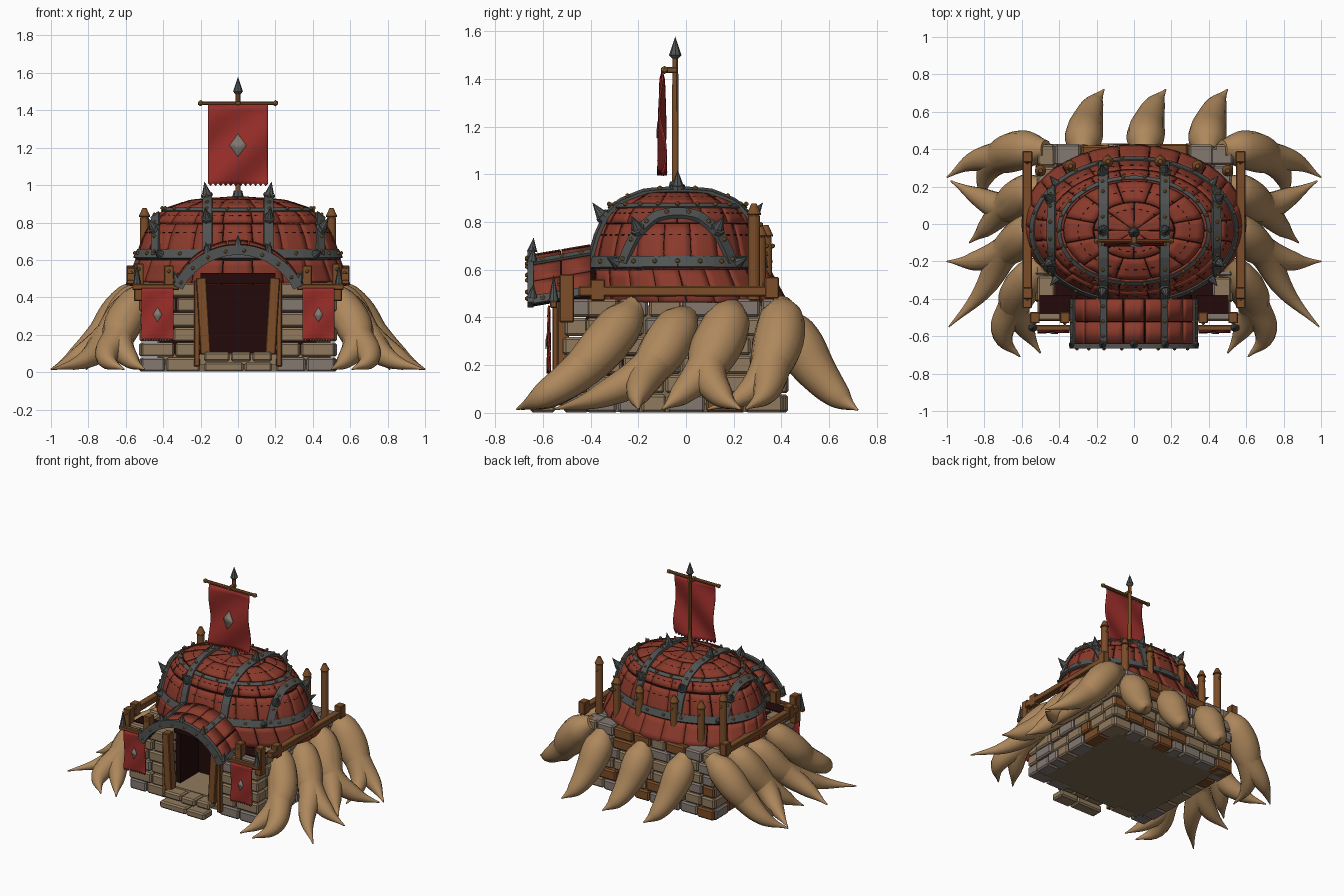
import bpy, bmesh, math, random
from math import sin, cos, pi, sqrt, radians
from mathutils import Vector, Matrix

random.seed(4)
if "Cube" in bpy.data.objects:
    bpy.data.objects.remove(bpy.data.objects["Cube"])

def colour(name, *rgb):
    m = bpy.data.materials.new(name)
    m.use_nodes = True
    m.diffuse_color = (*rgb, 1)
    m.node_tree.nodes["Principled BSDF"].inputs["Base Color"].default_value = (*rgb, 1)
    return m

TILE = colour("tile red", .255, .042, .024)
CLOTH = colour("cloth red", .31, .026, .022)
DARK = colour("dark interior", .016, .003, .003)
IRON = colour("iron grey", .08, .088, .085)
ROOT = colour("root tan", .42, .245, .108)
WOOD = colour("wood brown", .2, .075, .022)
STONE = colour("stone tan", .28, .195, .112)
GREY = colour("stone grey", .23, .19, .165)
BRASS = colour("brass", .3, .16, .04)
BASE = colour("base brown", .19, .14, .08)

def activate(ob):
    bpy.ops.object.select_all(action="DESELECT")
    ob.select_set(True)
    bpy.context.view_layer.objects.active = ob

def finish(name, bm, *mats, bevel=0, solid=0):
    mesh = bpy.data.meshes.new(name)
    bmesh.ops.recalc_face_normals(bm, faces=bm.faces)
    bm.to_mesh(mesh)
    ob = bpy.data.objects.new(name, mesh)
    bpy.context.collection.objects.link(ob)
    for m in mats:
        mesh.materials.append(m)
    if solid:
        mod = ob.modifiers.new("thickness", "SOLIDIFY")
        mod.thickness, mod.offset = solid, 0
        activate(ob)
        bpy.ops.object.shade_smooth_by_angle(angle=radians(40))
    if bevel:
        mod = ob.modifiers.new("soft edges", "BEVEL")
        mod.width, mod.segments = bevel, 1

def box(bm, c, size, mat=0, rot=Matrix.Identity(4)):
    m = Matrix.Translation(c) @ rot @ Matrix.Diagonal((*size, 1))
    vs = bmesh.ops.create_cube(bm, size=1, matrix=m)["verts"]
    for f in {f for v in vs for f in v.link_faces}:
        f.material_index = mat

def cone(bm, p, d, r, h, r2=0):
    d = Vector(d).normalized()
    m = Matrix.Translation(Vector(p) + d * h / 2) @ d.to_track_quat("Z", "Y").to_matrix().to_4x4()
    bmesh.ops.create_cone(bm, cap_ends=True, segments=8, radius1=r, radius2=r2, depth=h, matrix=m)

def rivet(p, r=.011):
    bmesh.ops.create_icosphere(rivets, subdivisions=1, radius=r, matrix=Matrix.Translation(p))

def spread(a, b, n):
    return [a + (b - a) * i / n for i in range(n + 1)]

def patch(bm, surface, us, vs):
    grid = [[bm.verts.new(surface(u, v)) for u in us] for v in vs]
    for a, b in zip(grid, grid[1:]):
        for c in range(len(us) - 1):
            bm.faces.new((a[c], a[c + 1], b[c + 1], b[c]))

def sweep(bm, pts, normals, w, t):
    rings = []
    for i, (p, nor) in enumerate(zip(pts, normals)):
        s = nor.cross(pts[min(i + 1, len(pts) - 1)] - pts[max(i - 1, 0)]).normalized() * w / 2
        rings.append([bm.verts.new(q) for q in (p - s, p + s, p + s + nor * t, p - s + nor * t)])
    for a, b in zip(rings, rings[1:]):
        for k in range(4):
            bm.faces.new((a[k], a[(k + 1) % 4], b[(k + 1) % 4], b[k]))
    bm.faces.new(rings[0])
    bm.faces.new(rings[-1])

rivets, iron, spikes, wood, stones = (bmesh.new() for _ in range(5))
# Dome surface: an oval with size factor s, height by profile
PROFILE = [(0, .93), (.42, .912), (.64, .87), (.76, .81), (.84, .73), (.885, .655), (.91, .6), (1.01, .45)]

def height(s):
    for (a, za), (b, zb) in zip(PROFILE, PROFILE[1:]):
        if s <= b:
            return za + (zb - za) * (s - a) / (b - a)

def normal(p):
    return Vector((p.x / .35, (p.y + .035) / .17, (p.z - .45) / .24)).normalized()

def dome(u, s, lift=0):
    p = Vector((.59 * s * cos(u), .41 * s * sin(u) - .035 + max(0, s - .9) * .4, height(s)))
    return p + normal(p) * lift

# Roof: dark core, tiers of tiles with gaps, dashed stitches
core, tiles, stitches = bmesh.new(), bmesh.new(), bmesh.new()
patch(core, lambda u, s: dome(u, s, -.012), spread(0, 2 * pi, 48), [.01] + [s for s, _ in PROFILE[1:-1]] + [1])
for k, (s0, s1, count) in enumerate([(.03, .36, 8), (.37, .63, 12), (.64, .775, 18), (.783, .91, 20), (.912, 1, 22)]):
    for j in range(count):
        a = 2 * pi * (j + k * .5) / count
        patch(tiles, lambda u, s: dome(u, s, .004), spread(a, a + 1.95 * pi / count, 4), spread(s0, s1, 4))
for s, n in ((.27, 24), (.5, 40), (.72, 60), (.83, 60)):
    for i in range(n):
        pts = [dome(2 * pi * (i + d) / n, s, .011) for d in (0, .4)]
        sweep(stitches, pts, [normal(p) for p in pts], .005, .002)
finish("dome_core", core, DARK, solid=.004)
finish("roof_tiles", tiles, TILE, solid=.016)
finish("roof_stitches", stitches, DARK)

# Iron hoops round the dome, then straps from front to back, with spikes
for s, w, t, n in ((.898, .05, .018, 26), (.665, .024, .014, 22)):
    pts = [dome(u, s, .004) for u in spread(0, 2 * pi, 64)]
    sweep(iron, pts, [normal(p) for p in pts], w, t)
    for i in range(n):
        rivet(dome(2 * pi * i / n, s, .025))
for x in (-.43, -.16, .16, .43):
    ys = [sqrt(.81 - (x / .59) ** 2) * sin(a) for a in spread(-pi / 2, pi / 2, 32)]
    pts = [dome(math.atan2(y, x / .59), math.hypot(y, x / .59), .008) for y in ys]
    ns = [normal(p) for p in pts]
    sweep(iron, pts, ns, .052, .018)
    for i in range(2, 32, 4):
        rivet(pts[i] + ns[i] * .02)
    for i in ((6, 16, 26) if abs(x) < .3 else (8, 24)):
        cone(spikes, pts[i] + ns[i] * .012, ns[i], .032, .018, .03)
        cone(spikes, pts[i] + ns[i] * .03, ns[i] + Vector((0, 0, .4)), .024, .065)
for u in (.7, 2.44, 3.85, 5.57):
    cone(spikes, dome(u, .9, .018), normal(dome(u, .9)), .025, .06)

# Porch awning: arched tiles, iron rim and straps
def arch(a, y, lift=0):
    return Vector(((.36 + lift) * sin(a), y, .295 + .17 * (y + .66) + (.36 + lift) * cos(a)))

angles = [radians(d) for d in spread(-64, 64, 24)]
ns = [Vector((sin(a), 0, cos(a))) for a in angles]
lining, tiles = bmesh.new(), bmesh.new()
patch(lining, lambda a, y: arch(a, y, -.018), angles, (-.645, -.38))
for y in (-.645, -.52):
    for j in range(7):
        a = radians(-64 + 128 * (j + .03) / 7)
        patch(tiles, arch, spread(a, a + radians(17.2), 4), (y, y + .12))
finish("awning_lining", lining, DARK, solid=.008)
finish("awning_tiles", tiles, TILE, solid=.016)
sweep(iron, [arch(a, -.652, -.03) for a in angles], ns, .026, .055)
for a in angles[1::3]:
    rivet(arch(a, -.666, -.003))
for a in (-1.08, -.45, .45, 1.08):
    sweep(iron, [arch(a, y, .004) for y in (-.65, -.40)], [Vector((sin(a), 0, cos(a)))] * 2, .036, .014)
    for y in (-.6, -.52, -.44):
        rivet(arch(a, y, .018))
for a in (-1.05, -.45, 0, .45, 1.05):
    cone(spikes, arch(a, -.645, .018), (sin(a) * .3, .1, 1), .022, .06)

# Stone walls in courses, and the steps
def wall(x0, y0, x1, y1, z0, z1, courses, length=.13, mix=(.62, .24, .14)):
    a, b, h = Vector((x0, y0, z0)), Vector((x1, y1, z0)), (z1 - z0) / courses
    turn = Matrix.Rotation(math.atan2(y1 - y0, x1 - x0), 4, "Z")
    for r in range(courses):
        cuts = [random.uniform(.7, 1.3) for _ in range(max(1, round((b - a).length / length)))]
        pos = 0
        for w in (c / sum(cuts) for c in cuts):
            c = a.lerp(b, pos + w / 2) + Vector((0, 0, h * (r + .5)))
            size = (w * (b - a).length - .006, .1 + random.uniform(-.01, .02), h - .005)
            box(stones, c, size, random.choices((0, 1, 2), mix)[0], turn)
            pos += w

for s in (-1, 1):
    wall(s * .47, -.42, s * .47, .41, 0, .48, 6)
    wall(s * .2, -.46, s * .52, -.46, 0, .48, 6, mix=(.8, .2, 0))
wall(-.52, .37, .52, .37, 0, .48, 6)
wall(-.185, -.6, .185, -.6, 0, .055, 1, .19, (1, 0, 0))
wall(-.185, -.55, .185, -.55, .055, .11, 1, .12, (1, 0, 0))
finish("stone_walls", stones, STONE, GREY, WOOD, bevel=.01)
bm = bmesh.new()
for c, size, mat in (((0, -.05, .02), (.86, .82, .034), 0), ((0, .06, .245), (.86, .53, .41), 0),
                     ((0, -.33, .068), (.86, .3, .06), 1), ((0, -.208, .3), (.34, .008, .4), 2),
                     ((0, -.4, .5), (.4, .1, .06), 2)):
    box(bm, c, size, mat)
for s in (-1, 1):
    box(bm, (s * .295, -.31, .27), (.25, .22, .36), 2)
    box(bm, (s * .42, -.43, .482), (.17, .1, .006), 2)
finish("foundation_and_doorway", bm, BASE, STONE, DARK)

# Timber: door posts, side rails, short posts, banner bars, stakes behind the dome
for s in (-1, 1):
    box(wood, (s * .185, -.53, .3), (.055, .06, .41), rot=Matrix.Rotation(s * .06, 4, "Y"))
    box(wood, (s * .22, -.515, .26), (.03, .05, .46))
    box(wood, (s * .57, -.03, .51), (.05, .84, .042))
    box(wood, (s * .44, -.555, .455), (.25, .03, .03))
    cone(spikes, (s * .54, -.555, .47), (0, 0, 1), .022, .11)
    for x, y, z0, z1 in ((.53, -.5, .38, .58), (.37, -.5, .42, .57), (.57, -.37, .47, .56), (.57, .36, .48, .57)):
        box(wood, (s * x, y, (z0 + z1) / 2), (.052, .06, z1 - z0))
        rivet((s * x, y - .03, z1 - .03))
    for x, y, top in ((.14, .335, .8), (.34, .31, .8), (.5, .285, .89)):
        cone(wood, (s * x, y, .47), (0, 0, 1), .028, top - .53, .026)
        cone(wood, (s * x, y, top - .06), (0, 0, 1), .034, .075)
        rivet((s * x, y + .028, top - .1))
    rivet((s * .2, -.09, 1.438), .017)
# Flag pole, crossbar and finial
cone(wood, (0, -.045, .9), (0, 0, 1), .016, .6, .014)
cone(wood, (-.2, -.09, 1.438), (1, 0, 0), .012, .4, .012)
box(wood, (0, -.07, 1.438), (.03, .07, .025))
for z, r, h, r2 in ((.92, .035, .05, .022), (1.485, .012, .015, .026), (1.5, .026, .078, 0)):
    cone(spikes, (0, -.045, z), (0, 0, 1), r, h, r2)
finish("timber", wood, WOOD, bevel=.005)
finish("iron_bands", iron, IRON)
finish("iron_spikes", spikes, IRON)
finish("rivets", rivets, BRASS)

# Hanging cloths with a wave, a ragged hem and a plain diamond patch
for name, x, y, w, top, drop, wave in (("main_banner", 0, -.1, .32, 1.43, .435, .018),
        ("left_banner", .43, -.575, .17, .45, .285, .006), ("right_banner", -.43, -.575, .17, .45, .285, .006)):
    def cloth(u, t, lift=0):
        return Vector((x + u * w, y - lift + wave * sin(7 * t + 5 * u) * t ** .3, top - drop * t))
    bm, mark = bmesh.new(), bmesh.new()
    patch(bm, cloth, spread(-.5, .5, 24), spread(0, 1, 14))
    for v in list(bm.verts)[-25::2]:
        v.co.z += .016
    patch(mark, lambda u, t: cloth(u * (.141 - abs(t - .5)), t, .007), (-1, 1), spread(.36, .64, 8))
    finish(name, bm, CLOTH, solid=.007)
    finish(name + "_patch", mark, GREY, solid=.004)

# Clawed roots gripping the walls, each trunk forking in two: x, y, z, radius
TRUNKS = [
    ([(.47, .4, .45, .05), (.57, .4, .38, .1), (.71, .36, .21, .09)],
     [(.87, .33, .08, .05), (1, .25, .015, .004)], [(.8, .24, .07, .045), (.81, .09, .015, .004)]),
    ([(.47, .19, .45, .05), (.56, .17, .37, .1), (.68, .09, .2, .085)],
     [(.84, .15, .07, .05), (.98, .23, .015, .004)], [(.8, -.03, .07, .045), (.88, -.1, .015, .004)]),
    ([(.47, .01, .41, .05), (.56, -.04, .35, .095), (.68, -.14, .2, .085)],
     [(.86, -.2, .08, .05), (1, -.2, .015, .004)], [(.81, -.36, .07, .05), (.99, -.55, .015, .004)]),
    ([(.47, -.21, .45, .05), (.55, -.28, .36, .095), (.64, -.43, .19, .085)],
     [(.7, -.6, .07, .055), (.61, -.71, .015, .004)], [(.57, -.58, .06, .045), (.5, -.69, .015, .004)])]
BACK = [(0, .38, .4, .06), (0, .45, .32, .1), (.02, .55, .17, .085), (.06, .65, .06, .05), (.11, .72, .012, .004)]
paths = [[(s * x, *rest) for x, *rest in trunk + toe] for s in (-1, 1) for trunk, *toes in TRUNKS for toe in toes]
paths += [[(x + dx, *rest) for x, *rest in BACK] for dx in (-.27, .06, .39)]
curve = bpy.data.curves.new("roots", "CURVE")
curve.dimensions, curve.bevel_depth, curve.bevel_resolution = "3D", 1, 4
curve.use_fill_caps, curve.resolution_u = True, 6
for path in paths:
    sp = curve.splines.new("BEZIER")
    sp.radius_interpolation = "CARDINAL"
    sp.bezier_points.add(len(path) - 1)
    for bp, (*co, r) in zip(sp.bezier_points, path):
        bp.co, bp.radius = co, r
        bp.handle_left_type = bp.handle_right_type = "AUTO"
curve.materials.append(ROOT)
roots = bpy.data.objects.new("roots", curve)
bpy.context.collection.objects.link(roots)
activate(roots)
bpy.ops.object.convert(target="MESH")
for v in bpy.context.object.data.vertices:
    v.co.z = max(v.co.z, 0)
bpy.ops.object.shade_smooth_by_angle(angle=radians(40))
